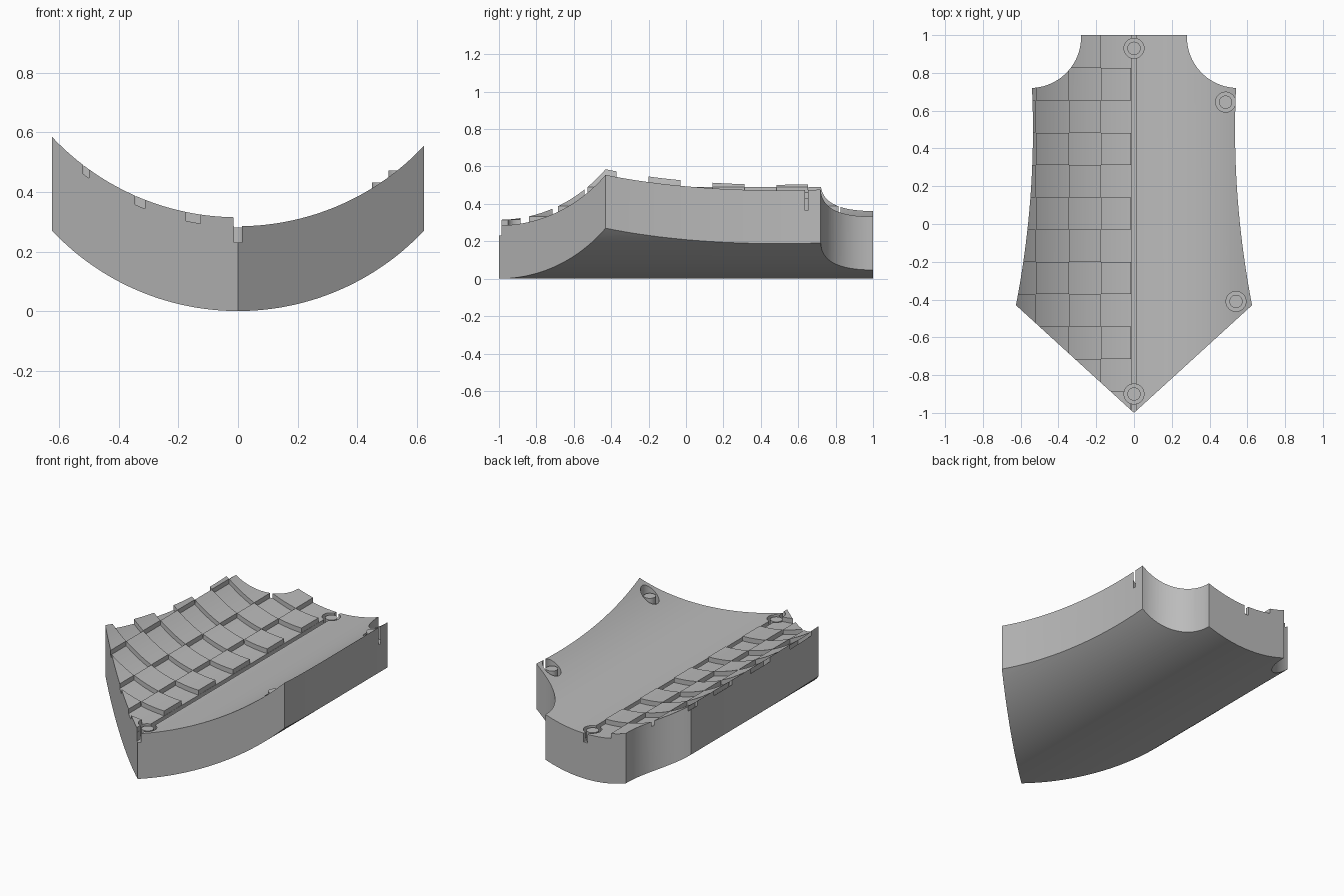
import bpy, bmesh, math

if "Cube" in bpy.data.objects:
    bpy.data.objects.remove(bpy.data.objects["Cube"], do_unlink=True)

RADIUS, THICK, RAISE = 0.858, 0.285, 0.03
PITCH, FIRST_ROW = 0.171, -0.885
COLUMNS = [-0.015, -0.175, -0.345, -0.52, -0.7]
SOCKETS = [(0, 0.93), (0, -0.9), (0.485, 0.645), (0.54, -0.41)]

grey = bpy.data.materials.new("plain grey")
grey.use_nodes = True
grey.diffuse_color = (0.5, 0.5, 0.5, 1)
grey.node_tree.nodes["Principled BSDF"].inputs["Base Color"].default_value = (0.5, 0.5, 0.5, 1)


def sag(x):
    return RADIUS - math.sqrt(RADIUS ** 2 - x ** 2)


def add_prism(bm, points, offset):
    """Extrude a closed loop of 3D points into a solid."""
    face = bm.faces.new([bm.verts.new(p) for p in points])
    new = bmesh.ops.extrude_face_region(bm, geom=[face])["geom"]
    bmesh.ops.translate(bm, vec=offset, verts=[g for g in new if isinstance(g, bmesh.types.BMVert)])


def add_curved_slab(bm, x0, x1, y0, y1, low, high, steps):
    """Curved strip lying along y, with constant vertical thickness."""
    xs = [x0 + (x1 - x0) * i / steps for i in range(steps + 1)]
    loop = [(x, y0, sag(x) + low) for x in xs] + [(x, y0, sag(x) + high) for x in reversed(xs)]
    add_prism(bm, loop, (0, y1 - y0, 0))


def finish(bm, name, helper=False):
    bmesh.ops.recalc_face_normals(bm, faces=bm.faces)
    mesh = bpy.data.meshes.new(name)
    bm.to_mesh(mesh)
    bm.free()
    mesh.materials.append(grey)
    ob = bpy.data.objects.new(name, mesh)
    bpy.context.collection.objects.link(ob)
    ob.hide_render = helper
    return ob


def cut(ob, cutter, operation):
    mod = ob.modifiers.new(operation, "BOOLEAN")
    mod.object, mod.operation, mod.solver = cutter, operation, "EXACT"
    bpy.context.view_layer.objects.active = ob
    bpy.ops.object.modifier_apply(modifier=mod.name)


def add_cylinder(bm, x, y, radius, z0, z1):
    ring = [(x + radius * math.cos(a), y + radius * math.sin(a), z0)
            for a in (math.tau * i / 40 for i in range(40))]
    add_prism(bm, ring, (0, 0, z1 - z0))


# Outline: pointed front, waisted sides, scooped back corners
side = [(0.535 + 0.09 * ((y - 0.5) / 0.93) ** 2, y)
        for y in (-0.43 + 1.15 * i / 24 for i in range(25))]
scoop = [(0.55 + 0.27 * math.cos(a), 0.99 + 0.27 * math.sin(a))
         for a in (math.radians(268 - 88 * i / 20) for i in range(21))]
half = side + scoop + [(0.28, 1)]
outline = [(0, -1)] + half + [(-x, y) for x, y in reversed(half)]
bm = bmesh.new()
add_prism(bm, [(x, y, -1) for x, y in outline], (0, 0, 3))
outline_cutter = finish(bm, "outline_cutter", True)

# Curved body
bm = bmesh.new()
add_curved_slab(bm, -0.7, 0.7, -1.2, 1.2, 0, THICK, 80)
body = finish(bm, "curved_plate")

# Raised tiles in a checker pattern on the right half
bm = bmesh.new()
gap = 0.0004
for col, (x1, x0) in enumerate(zip(COLUMNS, COLUMNS[1:])):
    for row in range(col % 2, 12, 2):
        y0 = FIRST_ROW + PITCH * (row - 1)
        y1 = y0 + PITCH if row < 11 else 1.2
        add_curved_slab(bm, x0 + gap, x1 - gap, y0 + gap, y1 - gap,
                        THICK - 0.002, THICK + RAISE, 10)
tiles = finish(bm, "raised_tiles")

# Centre groove and pin sockets
bm = bmesh.new()
w = 0.014
add_prism(bm, [(-w, -2, 0.23), (w, -2, 0.23), (w, -2, 1), (-w, -2, 1)], (0, 4, 0))
groove_cutter = finish(bm, "groove_cutter", True)
bm = bmesh.new()
for x, y in SOCKETS:
    add_cylinder(bm, x, y, 0.053, THICK + sag(x) - 0.07, 1)
socket_cutter = finish(bm, "socket_cutter", True)

for part in (body, tiles):
    cut(part, outline_cutter, "INTERSECT")
    cut(part, socket_cutter, "DIFFERENCE")
cut(body, groove_cutter, "DIFFERENCE")

# Flat-topped pins standing in the sockets
bm = bmesh.new()
for x, y in SOCKETS:
    top = THICK + sag(x) - 0.004
    add_cylinder(bm, x, y, 0.035, top - 0.07, top)
pins = finish(bm, "socket_pins")

for cutter in (outline_cutter, groove_cutter, socket_cutter):
    bpy.data.objects.remove(cutter, do_unlink=True)

bpy.ops.object.select_all(action="DESELECT")
for part in (body, tiles, pins):
    part.select_set(True)
bpy.context.view_layer.objects.active = body
bpy.ops.object.shade_smooth_by_angle(angle=math.radians(25))
